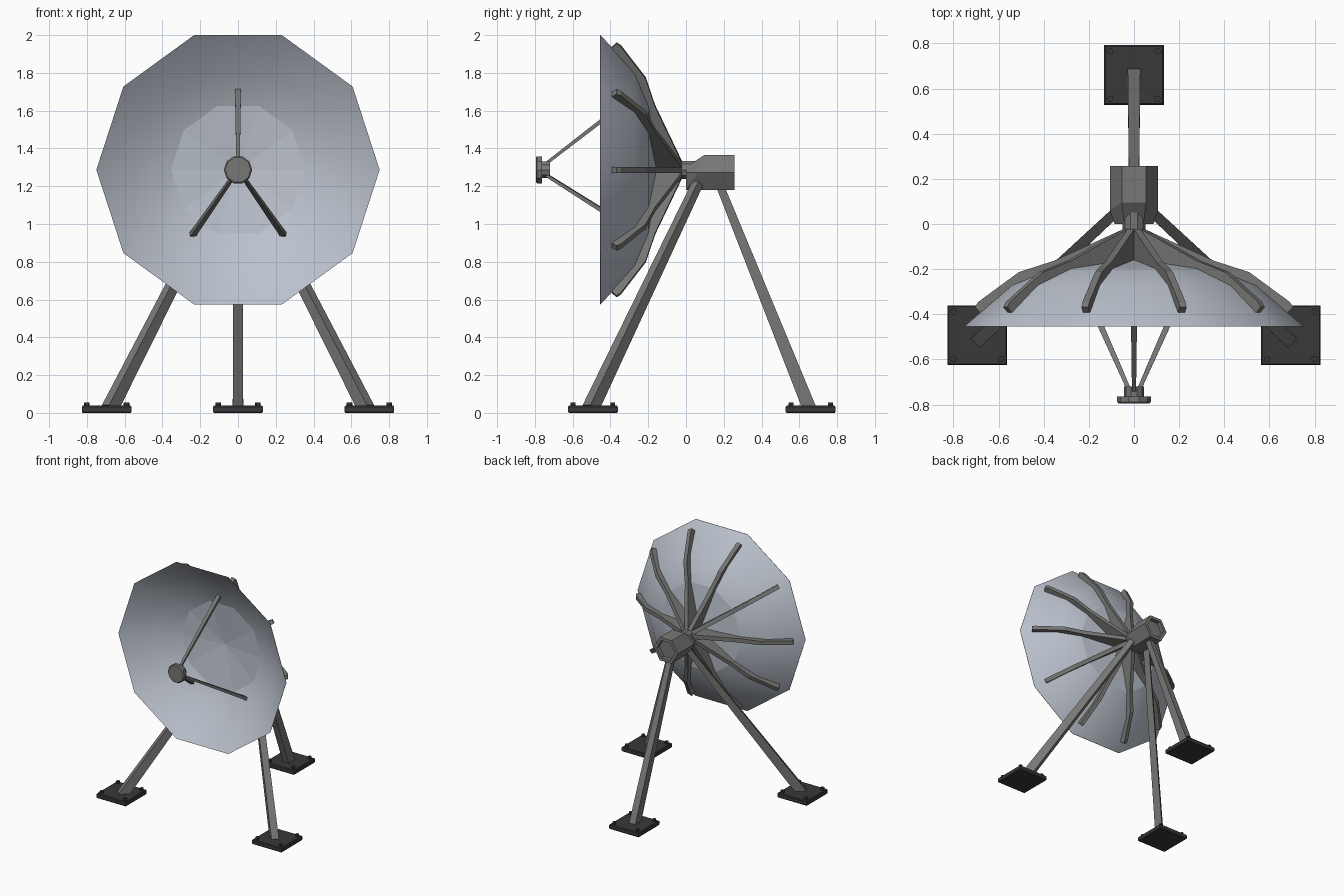
import bpy, bmesh, math
from mathutils import Vector

if "Cube" in bpy.data.objects:
    bpy.data.objects.remove(bpy.data.objects["Cube"])

CZ = 1.287  # height of the dish axis


def material(name, rgb):
    m = bpy.data.materials.new(name)
    m.diffuse_color = (*rgb, 1)
    m.use_nodes = True
    m.node_tree.nodes["Principled BSDF"].inputs["Base Color"].default_value = m.diffuse_color
    return m


PALE = material("pale_blue_grey", (0.50, 0.54, 0.61))
GREY = material("steel_grey", (0.185, 0.185, 0.18))
DARK = material("dark_grey", (0.04, 0.04, 0.04))


def finish(name, bm, mat):
    bmesh.ops.remove_doubles(bm, verts=bm.verts, dist=1e-5)
    bmesh.ops.recalc_face_normals(bm, faces=bm.faces)
    me = bpy.data.meshes.new(name)
    bm.to_mesh(me)
    bm.free()
    me.materials.append(mat)
    ob = bpy.data.objects.new(name, me)
    bpy.context.collection.objects.link(ob)
    return ob


def loft(name, rings, mat, caps=True):
    """Bridge a list of equal-length point rings into a closed skin."""
    bm = bmesh.new()
    vs = [[bm.verts.new(p) for p in ring] for ring in rings]
    n = len(vs[0])
    for a, b in zip(vs, vs[1:]):
        for i in range(n):
            j = (i + 1) % n
            bm.faces.new((a[i], a[j], b[j], b[i]))
    if caps:
        bm.faces.new(vs[0])
        bm.faces.new(vs[-1])
    return finish(name, bm, mat)


def circle(r, y, n=10, z=CZ):
    return [(r * math.cos(math.tau * i / n), y, z + r * math.sin(math.tau * i / n)) for i in range(n)]


def beam(name, p0, p1, s0, s1, mat):
    """Tapered bar; s0 and s1 are half sizes (side, depth) at each end."""
    p0, p1 = Vector(p0), Vector(p1)
    d = (p1 - p0).normalized()
    ref = Vector((0, 0, 1)) if abs(d.x) + abs(d.y) > 0.01 else Vector((0, 1, 0))
    side = d.cross(ref).normalized()
    up = side.cross(d)
    rings = [[p + side * a * s[0] + up * b * s[1] for a, b in ((-1, -1), (1, -1), (1, 1), (-1, 1))]
             for p, s in ((p0, s0), (p1, s1))]
    return loft(name, rings, mat)


# dish: thin ten-sided bowl, smooth outer bands and a flat faceted centre
front = [(0.0001, -0.165), (0.355, -0.21), (0.54, -0.287), (0.75, -0.455)]
back = [(0.75, -0.453), (0.545, -0.272), (0.358, -0.197), (0.0001, -0.152)]
dish = loft("dish", [circle(r, y) for r, y in front + back], PALE)
for p in dish.data.polygons:
    r = math.hypot(p.center.x, p.center.z - CZ)
    p.use_smooth = r > 0.36
for e in dish.data.edges:
    pts = [dish.data.vertices[v].co for v in e.vertices]
    rr = [math.hypot(c.x, c.z - CZ) for c in pts]
    e.use_edge_sharp = max(rr) < 0.37 or min(rr) > 0.74

# ribs: ten bent fins that deepen toward the hub
rib_profile = [(0.69, -0.345), (0.51, -0.213), (0.355, -0.163), (0.03, -0.015),
               (0.03, -0.158), (0.357, -0.20), (0.543, -0.275), (0.68, -0.393), (0.705, -0.368)]
for i in range(10):
    a = math.tau * i / 10
    out = Vector((math.cos(a), 0, math.sin(a)))
    side = Vector((-math.sin(a), 0, math.cos(a)))
    rings = [[out * r + side * s + Vector((0, y, CZ)) for r, y in rib_profile] for s in (-0.016, 0.016)]
    loft(f"dish_rib_{i + 1}", rings, GREY)

# neck joining the dish to the housing
loft("neck", [circle(0.05, -0.15), circle(0.05, 0.07)], GREY)


# housing: hexagonal block, sloped front top, recessed back
def hexagon(r, y):
    return circle(r, y, 6, 1.272)


nose = [(x * 0.8, 0.0, min(z, 1.30)) for x, y, z in hexagon(0.107, 0)]
shoulder = [(x, 0.095 if z > 1.3 else 0.06 if z > 1.25 else 0.0, z) for x, y, z in hexagon(0.107, 0)]
loft("housing", [nose, shoulder, hexagon(0.107, 0.258), hexagon(0.08, 0.258), hexagon(0.08, 0.225)], GREY)

# feed: stepped receiver on three tapered struts
loft("feed_receiver", [circle(0.068, -0.795), circle(0.075, -0.788), circle(0.075, -0.763),
                       circle(0.045, -0.763), circle(0.045, -0.72)], GREY)
for i, deg in enumerate((90, 235, 305)):
    c, s = math.cos(math.radians(deg)), math.sin(math.radians(deg))
    beam(f"feed_strut_{i + 1}", (0.03 * c, -0.745, CZ + 0.03 * s), (0.418 * c, -0.242, CZ + 0.418 * s),
         (0.009, 0.008), (0.016, 0.012), GREY)

# legs with bolted foot pads
feet = {"front_left": ((-0.695, -0.493), (-0.68, -0.507), (-0.07, 0.062)),
        "front_right": ((0.695, -0.493), (0.68, -0.507), (0.07, 0.062)),
        "back": ((0, 0.66), (0, 0.655), (0, 0.175))}
for name, (pad, foot, top) in feet.items():
    beam(name + "_leg", (*foot, 0.02), (*top, 1.215), (0.028, 0.036), (0.022, 0.021), GREY)
    px, py = pad
    sq = ((-1, -1), (1, -1), (1, 1), (-1, 1))
    loft(name + "_pad", [[(px + a * h, py + b * h, z) for a, b in sq]
                         for h, z in ((0.127, 0), (0.132, 0.006), (0.132, 0.032), (0.127, 0.038))], DARK)
    for k, (a, b) in enumerate(sq):
        loft(f"{name}_bolt_{k + 1}",
             [[(px + a * 0.105 + 0.015 * math.cos(math.tau * i / 6),
                py + b * 0.105 + 0.015 * math.sin(math.tau * i / 6), z) for i in range(6)]
              for z in (0.03, 0.055)], DARK)
